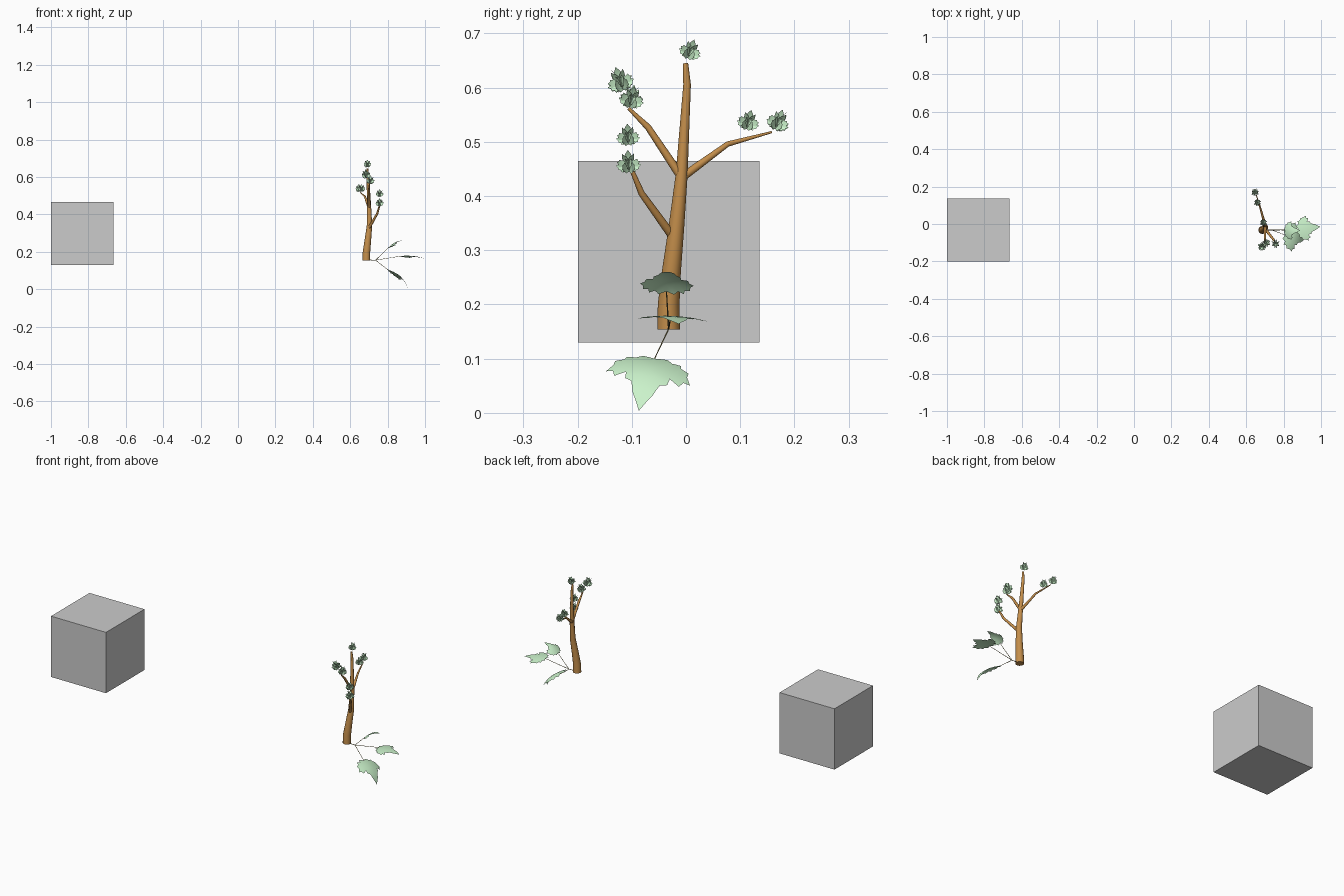
import bpy, bmesh, math
from mathutils import Vector

if "Cube" in bpy.data.objects:
    bpy.data.objects.remove(bpy.data.objects["Cube"])


def material(name, color):
    m = bpy.data.materials.new(name)
    m.diffuse_color = (*color, 1)
    m.use_nodes = True
    m.node_tree.nodes["Principled BSDF"].inputs["Base Color"].default_value = m.diffuse_color
    return m


bark = material("bark", (0.55, 0.27, 0.07))
green = material("leaf_green", (0.6, 0.9, 0.6))
stem_mat = material("stem_brown", (0.3, 0.25, 0.1))


def tube(name, points, mat, res=4):
    """Tapered tube through (x, y, z, radius) points."""
    cu = bpy.data.curves.new(name, 'CURVE')
    cu.dimensions = '3D'
    cu.bevel_depth = 1
    cu.bevel_resolution = res
    cu.use_fill_caps = True
    sp = cu.splines.new('POLY')
    sp.points.add(len(points) - 1)
    for p, (x, y, z, r) in zip(sp.points, points):
        p.co = (x, y, z, 1)
        p.radius = r
    cu.materials.append(mat)
    ob = bpy.data.objects.new(name, cu)
    bpy.context.collection.objects.link(ob)
    bpy.ops.object.select_all(action='DESELECT')
    ob.select_set(True)
    bpy.context.view_layer.objects.active = ob
    bpy.ops.object.convert(target='MESH')
    bpy.ops.object.shade_smooth_by_angle(angle=math.radians(40))


# half outline of a five-lobed leaf: along the midrib, sideways
HALF = [(0, 0), (-.06, .16), (.04, .24), (.02, .36), (.12, .38), (.17, .49),
        (.28, .49), (.42, .56), (.42, .47), (.52, .43), (.44, .29),
        (.56, .28), (.6, .19), (.78, .13), (1, 0)]


def add_leaf(bm, base, tip, side, arch=.1, cup=.1, cuts=1):
    """Arched leaf blade from base to tip, added to bm."""
    base, tip = Vector(base), Vector(tip)
    u = tip - base
    size = u.length
    n = u.cross(Vector(side)).normalized()
    v = n.cross(u).normalized()
    leaf = bmesh.new()
    for s in (1, -1):
        pts = HALF + [(.66, 0), (.33, 0)]
        leaf.faces.new([leaf.verts.new((a, s * b, 0)) for a, b in pts[::s]])
    bmesh.ops.remove_doubles(leaf, verts=leaf.verts, dist=1e-4)
    bmesh.ops.triangulate(leaf, faces=leaf.faces)
    if cuts:
        bmesh.ops.subdivide_edges(leaf, edges=leaf.edges, cuts=cuts, use_grid_fill=True)
    for p in leaf.verts:
        a, b, _ = p.co
        h = arch * 4 * a * (1 - a) - cup * 4 * b * b
        p.co = base + u * a + v * (b * size) + n * (h * size)
    me = bpy.data.meshes.new("tmp")
    leaf.to_mesh(me)
    leaf.free()
    bm.from_mesh(me)
    bpy.data.meshes.remove(me)


def finish(name, bm, mat):
    for f in bm.faces:
        f.smooth = True
    me = bpy.data.meshes.new(name)
    bm.to_mesh(me)
    bm.free()
    me.materials.append(mat)
    bpy.context.collection.objects.link(bpy.data.objects.new(name, me))


# plain cube
bpy.ops.mesh.primitive_cube_add(size=.335, location=(-.8325, -.032, .2975))
bpy.context.object.name = "cube"

# trunk and branches
tube("trunk", [(.686, -.032, .154, .021), (.687, -.032, .2, .02),
               (.694, -.027, .26, .0175), (.703, -.018, .34, .0145),
               (.701, -.008, .44, .011), (.694, .002, .606, .007),
               (.692, -.001, .645, .005)], bark)
tube("low_branch", [(.7, -.025, .326, .008), (.745, -.082, .405, .006),
                    (.757, -.1, .448, .004)], bark)
tube("front_branch", [(.701, -.01, .437, .008), (.7, -.07, .527, .006),
                      (.703, -.106, .562, .003)], bark)
tube("back_branch", [(.7, -.004, .437, .008), (.678, .077, .496, .005),
                     (.653, .158, .518, .002)], bark)

# leaf tufts on the branch tips: base point, axis, size
TUFTS = [((.692, .001, .648), (0, .35, 1), .036),
         ((.757, -.105, .437), (0, -.05, 1), .04),
         ((.757, -.106, .488), (0, -.05, 1), .038),
         ((.687, -.113, .588), (-.1, -.35, 1), .043),
         ((.705, -.105, .557), (.1, .2, 1), .04),
         ((.66, .11, .517), (0, .25, 1), .036),
         ((.65, .162, .517), (-.1, .4, 1), .037)]
for i, (base, axis, size) in enumerate(TUFTS):
    bm = bmesh.new()
    axis, base = Vector(axis).normalized(), Vector(base)
    ex = axis.cross(Vector((0, 1, 0))).normalized()
    ey = axis.cross(ex)
    for k in range(8):
        t = k * math.tau / 8
        radial = ex * math.cos(t) + ey * math.sin(t) * .7
        spread = .65 if k % 2 else .4
        start = base + axis * (.2 * size if k % 2 else .32 * size)
        add_leaf(bm, start, start + (axis + radial * spread).normalized() * size * .95,
                 axis.cross(radial), .1, .15, 0)
    finish(f"leaf_tuft_{i + 1}", bm, green)

# three large leaves at the foot of the tree, with their stems
node = (.735, -.032, .155)
tube("main_stem", [(.69, -.032, .157, .0018), (*node, .0016)], stem_mat, 1)
BIG = [("upper", (.807, -.036, .224), (.888, -.034, .26), (0, 1, -.04), .12, .12),
       ("middle", (.877, -.028, .178), (.995, -.014, .164), (0, 1, -.06), .05, .05),
       ("lower", (.807, -.058, .1), (.907, -.087, .004), (0, 1, -.05), .14, .08)]
for name, base, tip, side, arch, cup in BIG:
    tube(name + "_stem", [(*node, .0014), (*base, .001)], stem_mat, 1)
    bm = bmesh.new()
    add_leaf(bm, base, tip, side, arch, cup)
    finish(name + "_leaf", bm, green)
